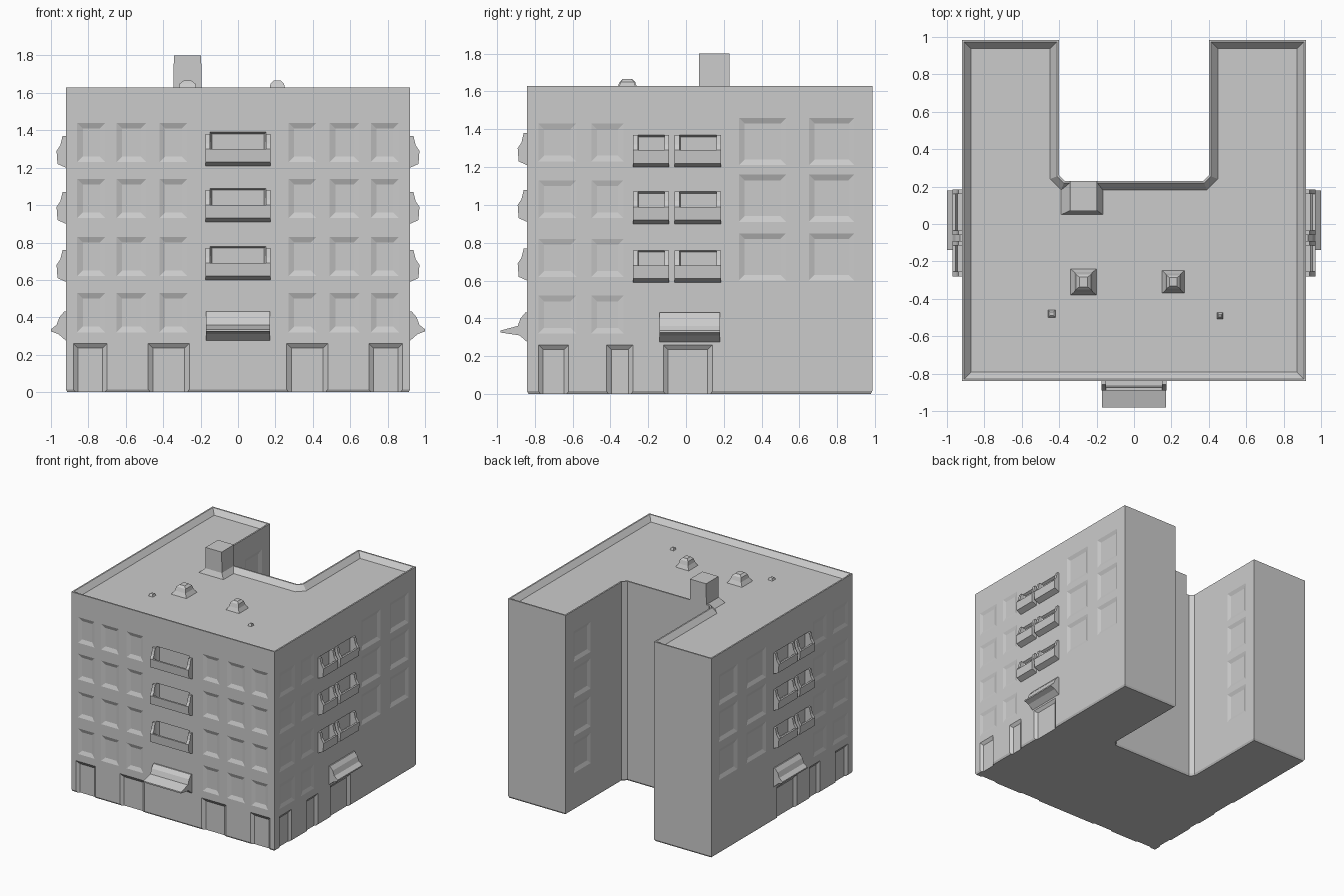
import bpy, bmesh
from mathutils import Vector

if "Cube" in bpy.data.objects:
    bpy.data.objects.remove(bpy.data.objects["Cube"])

TOP, ROOF = 1.63, 1.59
# Wall mappings: u along the wall, v outwards, z up
WALLS = {
    "front": lambda u, v, z: (u, -0.84 - v, z),
    "right": lambda u, v, z: (0.92 + v, u, z),
    "left": lambda u, v, z: (-0.92 - v, u, z),
    "court_right": lambda u, v, z: (0.4 - v, u, z),
    "court_left": lambda u, v, z: (-0.4 + v, u, z),
}


def finish(name, bm):
    bmesh.ops.recalc_face_normals(bm, faces=bm.faces)
    me = bpy.data.meshes.new(name)
    bm.to_mesh(me)
    bm.free()
    ob = bpy.data.objects.new(name, me)
    bpy.context.collection.objects.link(ob)
    return ob


def loft(bm, rings):
    """Closed solid through rings with equal point counts."""
    vs = [[bm.verts.new(p) for p in r] for r in rings]
    n = len(rings[0])
    for a, b in zip(vs, vs[1:]):
        for i in range(n):
            j = (i + 1) % n
            bm.faces.new((a[i], a[j], b[j], b[i]))
    bm.faces.new(vs[0][::-1])
    bm.faces.new(vs[-1])


def inset(poly, d):
    """Mitred inward offset of a counter-clockwise outline."""
    out = []
    for i, p in enumerate(poly):
        p, a, b = Vector(p), Vector(poly[i - 1]), Vector(poly[(i + 1) % len(poly)])
        e, f = (p - a).normalized(), (b - p).normalized()
        n, m = Vector((-e.y, e.x)), Vector((-f.y, f.x))
        out.append(p + (n + m) * d / (1 + n.dot(m)))
    return out


def ring(poly, z):
    return [(p[0], p[1], z) for p in poly]


def rect(x, y, sx, sy, z):
    return [(x - sx, y - sy, z), (x + sx, y - sy, z), (x + sx, y + sy, z), (x - sx, y + sy, z)]


def recess(bm, wall, u0, u1, z0, z1, depth=0.012, slope=0.03):
    """Tapered cutter pushed into a wall."""
    f = WALLS[wall]
    def r(v, s):
        return [f(u0 + s, v, z0 + s), f(u1 - s, v, z0 + s), f(u1 - s, v, z1 - s), f(u0 + s, v, z1 - s)]
    loft(bm, [r(0.01, 0), r(0, 0), r(-depth, slope)])


def extrude(bm, wall, profile, u0, u1, taper=0.0):
    """Profile of (v, z) swept along the wall, ends drawn in with distance from it."""
    f = WALLS[wall]
    loft(bm, [[f(u0 + taper * v, v, z) for v, z in profile],
              [f(u1 - taper * v, v, z) for v, z in profile]])


def balcony(wall, u0, u1, z):
    bm = bmesh.new()
    tray = [(-0.02, z), (0, z), (0.045, z + 0.02), (0.05, z + 0.09), (0.035, z + 0.09),
            (0.025, z + 0.05), (-0.02, z + 0.05)]
    fin = [(-0.01, z), (0, z), (0.045, z + 0.02), (0.05, z + 0.09), (0.03, z + 0.12),
           (0.018, z + 0.17), (-0.01, z + 0.17)]
    extrude(bm, wall, tray, u0, u1, 0.5)
    for a, b in ((u0, u0 + 0.025), (u1 - 0.025, u1)):
        extrude(bm, wall, fin, a, b)
    finish(wall + "_balcony", bm)


# U-shaped body with a sloping parapet around the sunken roof
outline = [(-0.92, -0.84), (0.92, -0.84), (0.92, 0.985), (0.4, 0.985), (0.4, 0.26),
           (0.37, 0.23), (-0.37, 0.23), (-0.4, 0.26), (-0.4, 0.985), (-0.92, 0.985)]
bm = bmesh.new()
loft(bm, [ring(inset(outline, 0.008), 0), ring(outline, 0.015), ring(outline, TOP),
          ring(inset(outline, 0.012), TOP), ring(inset(outline, 0.048), ROOF)])
body = finish("building_body", bm)

# Shallow window panels and balcony doors, cut into the walls
FLOORS = (0.3, 0.6, 0.91, 1.21)
cut = bmesh.new()
for z in FLOORS:
    for a, b in ((0.27, 0.42), (0.49, 0.65), (0.71, 0.86)):
        recess(cut, "front", a, b, z + 0.02, z + 0.23)
        recess(cut, "front", -b, -a, z + 0.02, z + 0.23)
    for w in ("right", "left"):
        for a, b in ((-0.78, -0.58), (-0.5, -0.33)):
            recess(cut, w, a, b, z + 0.02, z + 0.22, 0.008)
        for a, b in ((0.28, 0.53), (0.65, 0.89)):
            if z > 0.4:
                recess(cut, w, a, b, z, z + 0.25)
    for w in ("court_right", "court_left"):
        recess(cut, w, 0.66, 0.88, z, z + 0.25)
    if z > 0.4:
        recess(cut, "front", -0.15, 0.15, z + 0.02, z + 0.18, 0.025, 0.01)
        for w in ("right", "left"):
            for a, b in ((-0.26, -0.1), (-0.04, 0.17)):
                recess(cut, w, a, b, z + 0.02, z + 0.16, 0.02, 0.01)
# Ground-floor bays
for a, b in ((0.7, 0.88), (0.26, 0.48), (-0.48, -0.26), (-0.88, -0.7)):
    recess(cut, "front", a, b, -0.06, 0.26, 0.018, 0.025)
for w in ("right", "left"):
    for a, b in ((-0.78, -0.62), (-0.42, -0.28), (-0.12, 0.14)):
        recess(cut, w, a, b, -0.06, 0.26, 0.018, 0.025)
cutter = finish("panel_cutter", cut)
cutter.hide_render = True
mod = body.modifiers.new("panels", "BOOLEAN")
mod.operation, mod.solver, mod.object = "DIFFERENCE", "EXACT", cutter
bpy.context.view_layer.objects.active = body
bpy.ops.object.modifier_apply(modifier=mod.name)
bpy.data.objects.remove(cutter)

# Balconies on three upper floors: one stack in front, paired stacks on both sides
for z in FLOORS[1:]:
    balcony("front", -0.175, 0.175, z)
    for w in ("right", "left"):
        balcony(w, -0.28, -0.09, z - 0.01)
        balcony(w, -0.06, 0.185, z - 0.01)

# Entrance canopies
canopies = {"front": (-0.17, 0.17, 0.14), "right": (-0.14, 0.18, 0.08), "left": (-0.14, 0.18, 0.08)}
for w, (a, b, d) in canopies.items():
    bm = bmesh.new()
    extrude(bm, w, [(-0.02, 0.27), (0, 0.275), (0.04, 0.31), (d, 0.325), (d, 0.336),
                    (0.05, 0.36), (0.035, 0.4), (0.01, 0.43), (-0.02, 0.43)], a, b)
    finish(w + "_entrance_canopy", bm)

# Chimney with flared base
bm = bmesh.new()
loft(bm, [rect(-0.28, 0.135, 0.12, 0.09, ROOF - 0.01), rect(-0.27, 0.15, 0.075, 0.08, 1.63),
          rect(-0.27, 0.15, 0.073, 0.08, 1.8)])
finish("chimney", bm)

# Roof vents and small caps
for x, y, s, h, name in ((-0.27, -0.31, 0.075, 0.075, "roof_vent"), (0.21, -0.31, 0.065, 0.075, "roof_vent"),
                         (-0.44, -0.48, 0.025, 0.02, "roof_cap"), (0.46, -0.49, 0.02, 0.02, "roof_cap")):
    bm = bmesh.new()
    loft(bm, [rect(x, y, s, s, ROOF - 0.01), rect(x, y, s * 0.65, s * 0.7, ROOF + h * 0.4),
              rect(x, y, s * 0.55, s * 0.55, ROOF + h * 0.8), rect(x, y, s * 0.3, s * 0.35, ROOF + h)])
    finish(name, bm)
